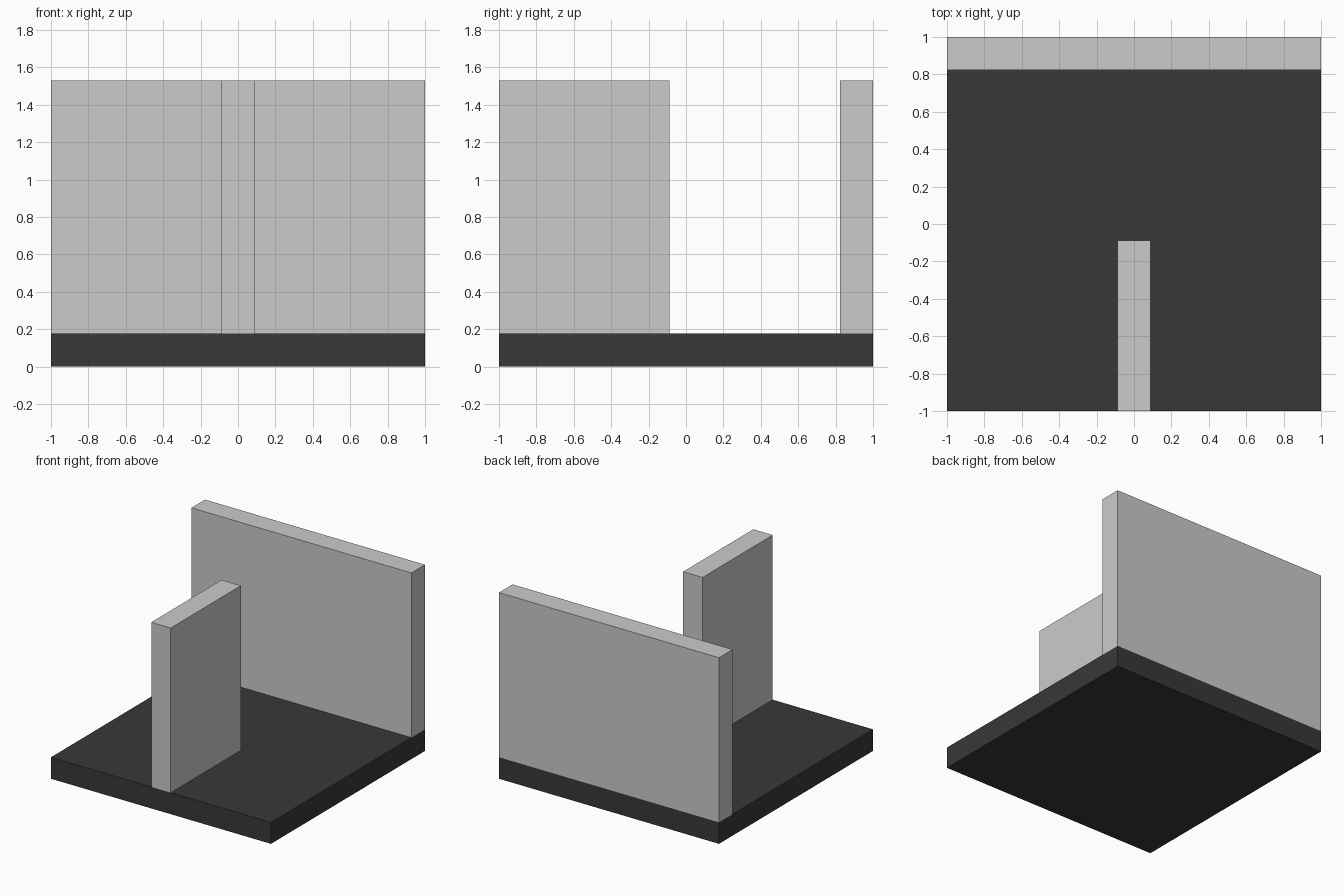
import bpy

if "Cube" in bpy.data.objects:
    bpy.data.objects.remove(bpy.data.objects["Cube"])

U = 1 / 8.5  # the floor is 17 modules wide
T = 1.5      # thickness of every slab, in modules
TOP = 13     # total height, in modules


def box(name, x, y, z):
    """Box from (min, max) ranges in modules."""
    ranges = (x, y, z)
    centre = [(a + b) / 2 * U for a, b in ranges]
    bpy.ops.mesh.primitive_cube_add(size=1, location=centre)
    ob = bpy.context.object
    ob.name = name
    ob.scale = [(b - a) * U for a, b in ranges]
    bpy.ops.object.transform_apply(location=False, rotation=False, scale=True)
    return ob


# Dark floor slab
floor = box("floor", (-8.5, 8.5), (-8.5, 8.5), (0, T))
dark = bpy.data.materials.new("dark_floor")
dark.diffuse_color = (0.04, 0.04, 0.04, 1)
dark.use_nodes = True
dark.node_tree.nodes["Principled BSDF"].inputs["Base Color"].default_value = dark.diffuse_color
floor.data.materials.append(dark)

# Full-width wall along the back
box("back_wall", (-8.5, 8.5), (8.5 - T, 8.5), (T, TOP))

# Half-length partition running in from the front edge
box("front_partition", (-T / 2, T / 2), (-8.5, -T / 2), (T, TOP))
